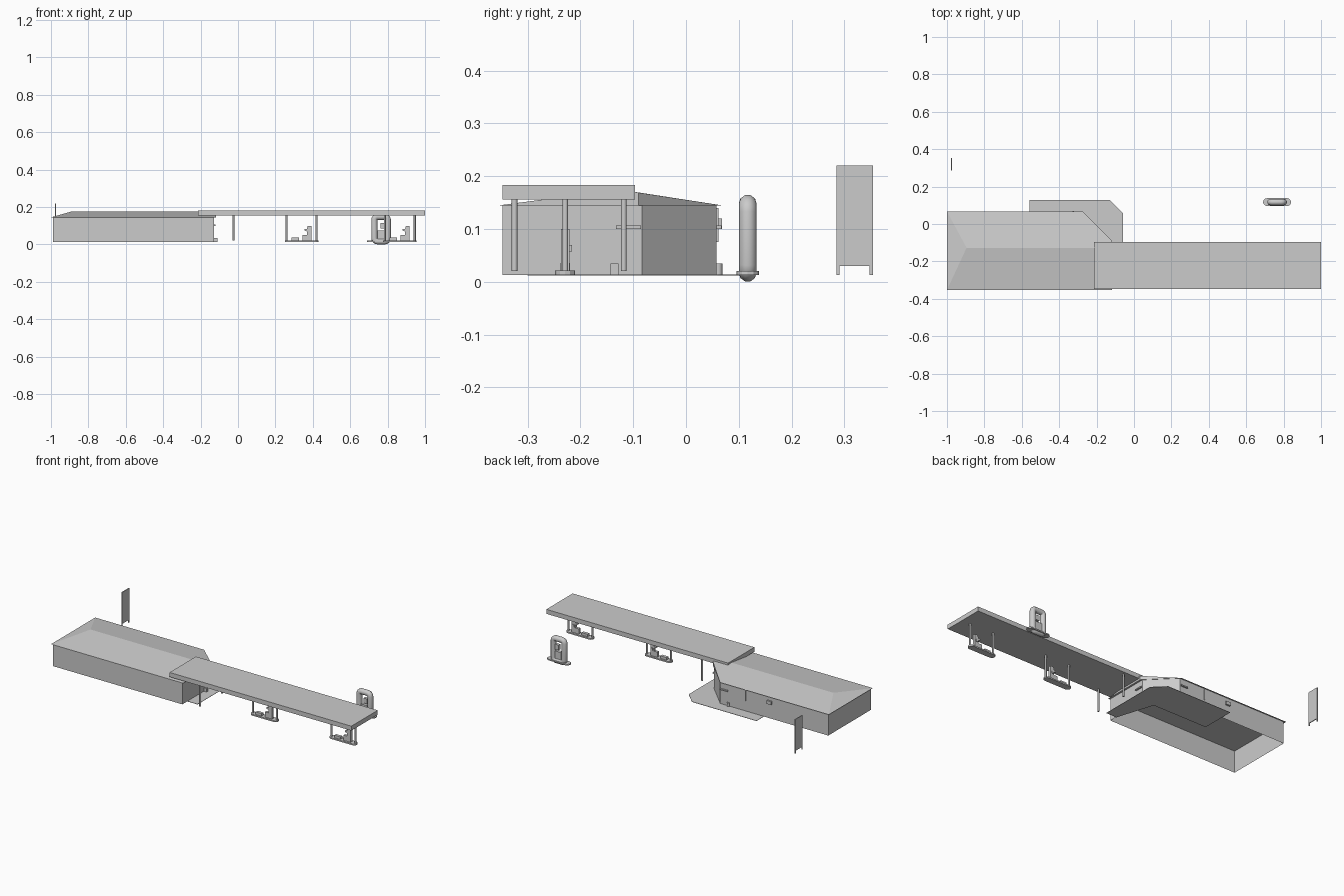
import bpy, bmesh, math

if "Cube" in bpy.data.objects:
    bpy.data.objects.remove(bpy.data.objects["Cube"])

grey = bpy.data.materials.new("plain grey")
grey.use_nodes = True
GREY = (0.6, 0.6, 0.6, 1)
grey.diffuse_color = GREY
grey.node_tree.nodes["Principled BSDF"].inputs["Base Color"].default_value = GREY


def finish(name, bm):
    bmesh.ops.recalc_face_normals(bm, faces=bm.faces)
    mesh = bpy.data.meshes.new(name)
    bm.to_mesh(mesh)
    bm.free()
    ob = bpy.data.objects.new(name, mesh)
    mesh.materials.append(grey)
    bpy.context.collection.objects.link(ob)
    return ob


def box(name, x0, x1, y0, y1, z0, z1):
    bm = bmesh.new()
    bmesh.ops.create_cube(bm, size=1)
    for v in bm.verts:
        v.co.x = (x0 + x1) / 2 + v.co.x * (x1 - x0)
        v.co.y = (y0 + y1) / 2 + v.co.y * (y1 - y0)
        v.co.z = (z0 + z1) / 2 + v.co.z * (z1 - z0)
    return finish(name, bm)


def prism(name, points, offset, caps=True):
    """Extrude a 3D outline along an offset, with or without end caps."""
    bm = bmesh.new()
    face = bm.faces.new([bm.verts.new(p) for p in points])
    out = bmesh.ops.extrude_face_region(bm, geom=[face], use_keep_orig=True)
    new = [g for g in out["geom"] if isinstance(g, bmesh.types.BMVert)]
    bmesh.ops.translate(bm, verts=new, vec=offset)
    if not caps:
        ends = [f for f in bm.faces if len(f.verts) == len(points)]
        bmesh.ops.delete(bm, geom=ends, context="FACES_ONLY")
    return finish(name, bm)


def post(name, x, y, z0, z1, radius=0.0055):
    bm = bmesh.new()
    bmesh.ops.create_cone(bm, cap_ends=True, segments=12, radius1=radius,
                          radius2=radius, depth=z1 - z0)
    bmesh.ops.translate(bm, verts=bm.verts, vec=(x, y, (z0 + z1) / 2))
    ob = finish(name, bm)
    for p in ob.data.polygons:
        p.use_smooth = len(p.vertices) == 4


def stadium(name, x0, x1, y, r, z0, z1):
    """Low slab with rounded ends."""
    pts = []
    for cx, start in ((x1 - r, -90), (x0 + r, 90)):
        for i in range(7):
            a = math.radians(start + i * 30)
            pts.append((cx + r * math.cos(a), y + r * math.sin(a), z0))
    prism(name, pts, (0, 0, z1 - z0))


GROUND, EAVE, RIDGE = 0.013, 0.145, 0.175

# Shop walls, open underneath, with a cut corner for the entrance
wall_plan = [(-0.99, -0.348), (-0.128, -0.348), (-0.128, -0.083),
             (-0.269, 0.058), (-0.99, 0.058)]
prism("shop_walls", [(x, y, GROUND) for x, y in wall_plan],
      (0, 0, EAVE - GROUND), caps=False)

# Roof: hipped at the far end, gabled at the entrance end
RY = -0.127
bm = bmesh.new()
a, b, c, d, e = [bm.verts.new((x, y, EAVE)) for x, y in (
    (-1, -0.353), (-0.117, -0.353), (-0.117, -0.09), (-0.274, 0.067), (-1, 0.067))]
r0 = bm.verts.new((-0.895, RY, RIDGE))
r1 = bm.verts.new((-0.117, RY, RIDGE))
r2 = bm.verts.new((-0.117, -0.09, RIDGE - 0.006))
for f in ((a, b, r1, r0), (r0, r1, r2, d, e), (a, r0, e), (b, c, r2, r1),
          (c, d, r2), (a, e, d, c, b)):
    bm.faces.new(f)
finish("shop_roof", bm)

# Paved apron around the entrance
apron = [(-0.56, 0.128), (-0.13, 0.128), (-0.06, 0.06), (-0.06, -0.3),
         (-0.13, -0.3), (-0.2, -0.075), (-0.56, -0.075)]
prism("entrance_apron", [(x, y, GROUND - 0.001) for x, y in apron], (0, 0, 0.002))

# Wall fittings beside the entrance
box("right_wall_bar", -0.128, -0.119, -0.133, -0.085, 0.1, 0.107)
box("right_wall_bin", -0.128, -0.11, -0.143, -0.128, GROUND, 0.035)
box("back_wall_bar", -0.32, -0.272, 0.058, 0.067, 0.1, 0.107)
post("back_wall_bin", -0.325, 0.061, GROUND, 0.035, 0.008)
box("back_wall_vent", -0.615, -0.585, 0.058, 0.068, 0.1, 0.12)
box("back_wall_pipe", -0.442, -0.438, 0.058, 0.062, 0.075, 0.14)

# Canopy and its free-standing posts
box("canopy", -0.213, 1, -0.348, -0.097, 0.156, 0.183)
for side, y in (("front", -0.325), ("back", -0.118)):
    post(side + "_canopy_post", -0.025, y, 0.02, 0.156)

# Pump islands: slab, two posts, dispenser and low boxes
PY = -0.229
for n, x in enumerate((0.34, 0.865)):
    tag = "_%d" % (n + 1)
    stadium("pump_island" + tag, x - 0.09, x + 0.09, PY, 0.019, GROUND, 0.021)
    for end, s in (("left", 1), ("right", -1)):
        post(end + "_island_post" + tag, x + s * 0.08, PY, 0.02, 0.156)
    outline = [(0.005, 0.02), (0.053, 0.02), (0.053, 0.1), (0.033, 0.1),
               (0.028, 0.082), (0.015, 0.082), (0.015, 0.074), (0.029, 0.07),
               (0.029, 0.052), (0.005, 0.052)]
    prism("dispenser" + tag, [(x + u, PY - 0.008, w) for u, w in outline],
          (0, 0.016, 0))
    box("dispenser_nozzle" + tag, x + 0.034, x + 0.046, PY + 0.008, PY + 0.013,
        0.057, 0.07)
    box("island_box" + tag, x - 0.055, x - 0.015, PY - 0.009, PY + 0.009, 0.02, 0.036)

# Arched pump: a rounded closed tube loop standing on its own slab
PX, AY = 0.765, 0.117
stadium("arched_pump_island", PX - 0.075, PX + 0.075, AY, 0.021, GROUND, 0.02)
curve = bpy.data.curves.new("arch", "CURVE")
curve.dimensions = "3D"
curve.bevel_depth = 0.017
curve.bevel_resolution = 3
corner, path = 0.016, []
for cx, cz, start in ((1, 1, 0), (-1, 1, 90), (-1, -1, 180), (1, -1, 270)):
    for i in range(5):
        t = math.radians(start + i * 22.5)
        path.append((PX + cx * 0.02 + corner * math.cos(t), AY,
                     0.0825 + cz * 0.0495 + corner * math.sin(t), 1))
spline = curve.splines.new("POLY")
spline.points.add(len(path) - 1)
for p, co in zip(spline.points, path):
    p.co = co
spline.use_cyclic_u = True
temp = bpy.data.objects.new("arch_path", curve)
bpy.context.collection.objects.link(temp)
depsgraph = bpy.context.evaluated_depsgraph_get()
bm = bmesh.new()
bm.from_mesh(bpy.data.meshes.new_from_object(temp.evaluated_get(depsgraph)))
bpy.data.objects.remove(temp)
arch = finish("arched_pump_frame", bm)
for p in arch.data.polygons:
    p.use_smooth = True
box("arched_pump_cabinet", PX - 0.02, PX + 0.02, AY - 0.009, AY + 0.009, 0.02, 0.075)
box("arched_pump_display", PX - 0.004, PX + 0.02, AY - 0.009, AY + 0.009, 0.085, 0.115)

# Roadside sign on two short legs
box("sign_panel", -0.978, -0.973, 0.285, 0.354, 0.03, 0.22)
for side, y in (("front", 0.285), ("back", 0.348)):
    box(side + "_sign_leg", -0.978, -0.973, y, y + 0.006, GROUND, 0.03)
